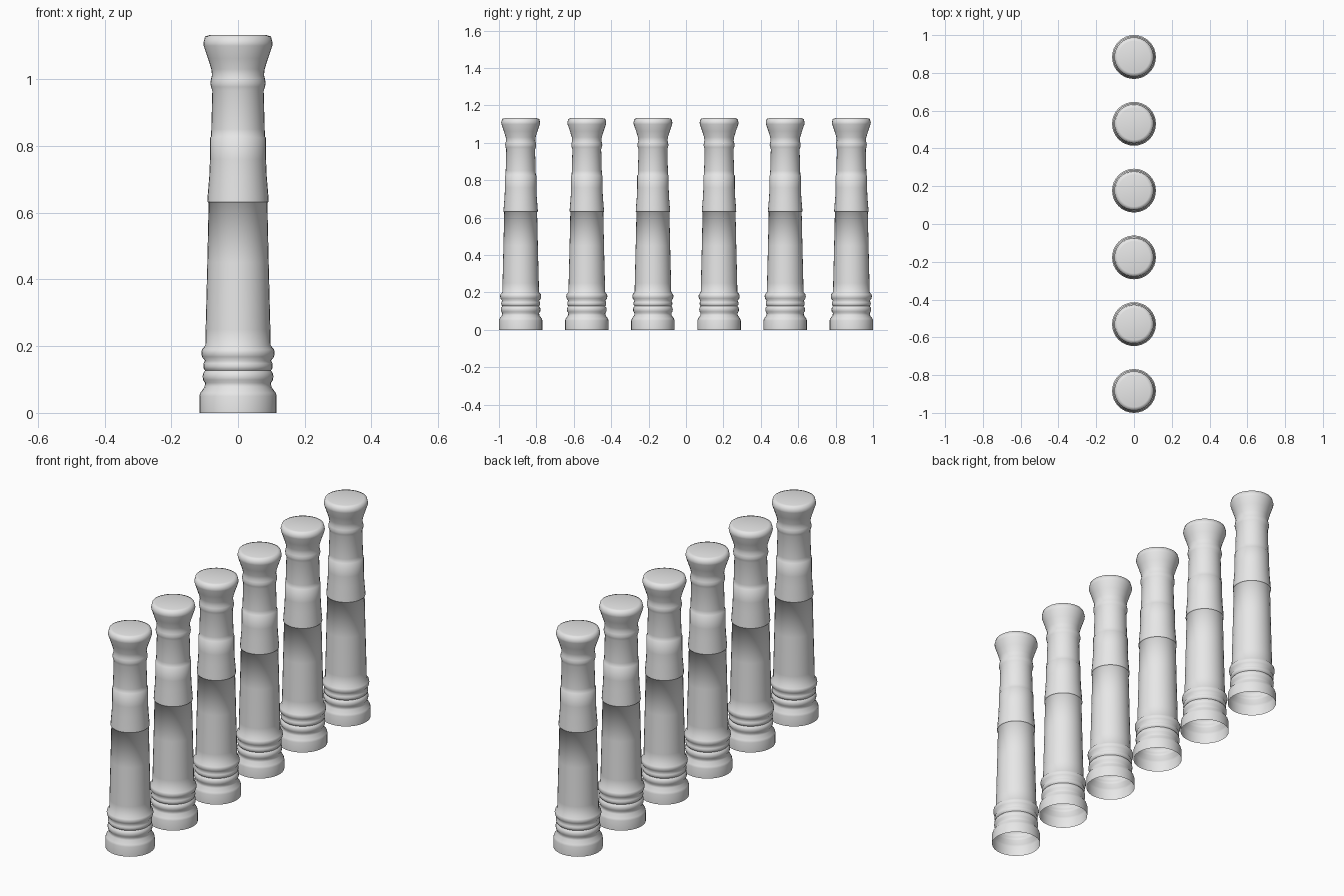
import bpy, bmesh, math

if "Cube" in bpy.data.objects:
    bpy.data.objects.remove(bpy.data.objects["Cube"])

SIDES = 32
COUNT = 6
SPACING = 0.3536

stone = bpy.data.materials.new("grey stone")
stone.diffuse_color = (0.8, 0.8, 0.8, 1)
stone.use_nodes = True
stone.node_tree.nodes["Principled BSDF"].inputs["Base Color"].default_value = stone.diffuse_color

# Turned profile of one column: (radius, height)
PROFILE = [
    # plinth
    (0.116, 0.0), (0.116, 0.05), (0.113, 0.06), (0.100, 0.078),
    # three rings
    (0.099, 0.09), (0.105, 0.099), (0.106, 0.11), (0.104, 0.12), (0.098, 0.127),
    (0.103, 0.133), (0.104, 0.14), (0.103, 0.148), (0.099, 0.156),
    (0.108, 0.168), (0.110, 0.18), (0.108, 0.19), (0.098, 0.202),
    # lower shaft
    (0.097, 0.25), (0.092, 0.45), (0.088, 0.63),
    # middle sleeve
    (0.092, 0.632), (0.091, 0.65), (0.086, 0.71), (0.084, 0.76), (0.084, 0.825),
    # upper shaft
    (0.081, 0.828), (0.080, 0.85), (0.077, 0.965),
    # neck ring
    (0.081, 0.977), (0.083, 0.988), (0.081, 1.0), (0.078, 1.012),
    # flared capital
    (0.080, 1.03), (0.090, 1.062), (0.103, 1.10), (0.104, 1.108),
    (0.099, 1.128), (0.085, 1.132),
]


def column_mesh():
    bm = bmesh.new()
    rings = []
    for r, z in PROFILE:
        rings.append([bm.verts.new((r * math.cos(2 * math.pi * i / SIDES),
                                    r * math.sin(2 * math.pi * i / SIDES), z))
                      for i in range(SIDES)])
    for a, b in zip(rings, rings[1:]):
        for i in range(SIDES):
            j = (i + 1) % SIDES
            bm.faces.new((a[i], a[j], b[j], b[i]))
    # flat top; the foot stays open
    bm.faces.new(rings[-1])
    mesh = bpy.data.meshes.new("column")
    bm.to_mesh(mesh)
    bm.free()
    mesh.materials.append(stone)
    return mesh


# Row of identical columns
mesh = column_mesh()
columns = []
for k in range(COUNT):
    ob = bpy.data.objects.new(f"column_{k + 1}", mesh)
    ob.location.y = (k - (COUNT - 1) / 2) * SPACING
    bpy.context.collection.objects.link(ob)
    columns.append(ob)

bpy.context.view_layer.objects.active = columns[0]
columns[0].select_set(True)
bpy.ops.object.shade_smooth_by_angle(angle=math.radians(65))
